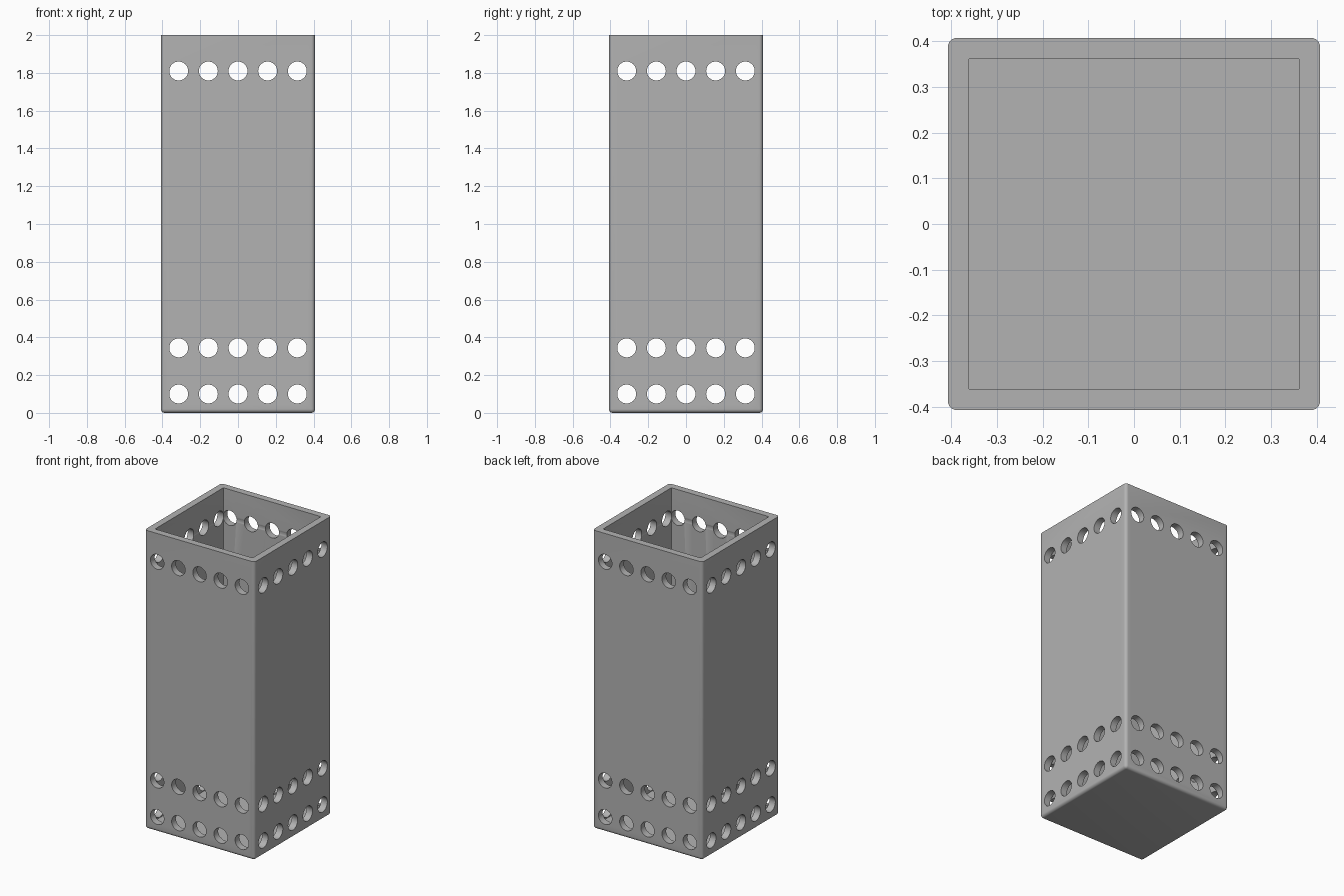
import bpy
import bmesh
from math import pi
from mathutils import Matrix

HALF, INNER, HEIGHT, FLOOR = 0.4075, 0.3617, 2.0, 0.046
HOLE_RADIUS, HOLE_SPACING = 0.05, 0.157
ROW_HEIGHTS = (0.1, 0.344, 1.81)

default_cube = bpy.data.objects.get("Cube")
if default_cube:
    bpy.data.objects.remove(default_cube, do_unlink=True)

grey = bpy.data.materials.new("plain grey")
grey.use_nodes = True
grey.diffuse_color = (0.45, 0.45, 0.45, 1)
grey.node_tree.nodes["Principled BSDF"].inputs["Base Color"].default_value = grey.diffuse_color


def add_object(name, bm):
    mesh = bpy.data.meshes.new(name)
    bm.to_mesh(mesh)
    bm.free()
    mesh.materials.append(grey)
    obj = bpy.data.objects.new(name, mesh)
    bpy.context.collection.objects.link(obj)
    return obj


def rounded_box(name, half, bottom, top, radius, segments, round_bottom):
    """Square box with rounded upright edges and, if wanted, a rounded base."""
    bm = bmesh.new()
    size = Matrix.Diagonal((2 * half, 2 * half, top - bottom, 1))
    bmesh.ops.create_cube(bm, size=1, matrix=Matrix.Translation((0, 0, (bottom + top) / 2)) @ size)
    middle = (bottom + top) / 2

    def is_rounded(edge):
        a, b = (v.co.z for v in edge.verts)
        return abs(a - b) > 0.1 or (round_bottom and max(a, b) < middle)

    bmesh.ops.bevel(bm, geom=[e for e in bm.edges if is_rounded(e)], offset=radius,
                    segments=segments, profile=0.5, affect='EDGES')
    return add_object(name, bm)


def hole_cutter(name, turn):
    """Rows of long cylinders running right through the tube."""
    bm = bmesh.new()
    for z in ROW_HEIGHTS:
        for i in range(-2, 3):
            place = turn @ Matrix.Translation((i * HOLE_SPACING, 0, z)) @ Matrix.Rotation(pi / 2, 4, 'X')
            bmesh.ops.create_cone(bm, cap_ends=True, segments=48, radius1=HOLE_RADIUS,
                                  radius2=HOLE_RADIUS, depth=1.2, matrix=place)
    return add_object(name, bm)


# Outer shell, cavity and the two directions of holes
tube = rounded_box("perforated_square_tube", HALF, 0, HEIGHT, 0.02, 6, True)
cutters = [
    rounded_box("cavity_cutter", INNER, FLOOR, HEIGHT + 0.2, 0.003, 2, False),
    hole_cutter("front_back_hole_cutter", Matrix.Identity(4)),
    hole_cutter("side_hole_cutter", Matrix.Rotation(pi / 2, 4, 'Z')),
]

bpy.ops.object.select_all(action='DESELECT')
tube.select_set(True)
bpy.context.view_layer.objects.active = tube
for cutter in cutters:
    cutter.hide_render = True
    cut = tube.modifiers.new(cutter.name, 'BOOLEAN')
    cut.operation = 'DIFFERENCE'
    cut.solver = 'EXACT'
    cut.object = cutter
    bpy.ops.object.modifier_apply(modifier=cut.name)
    bpy.data.objects.remove(cutter, do_unlink=True)

bpy.ops.object.shade_smooth_by_angle(angle=pi / 6)
